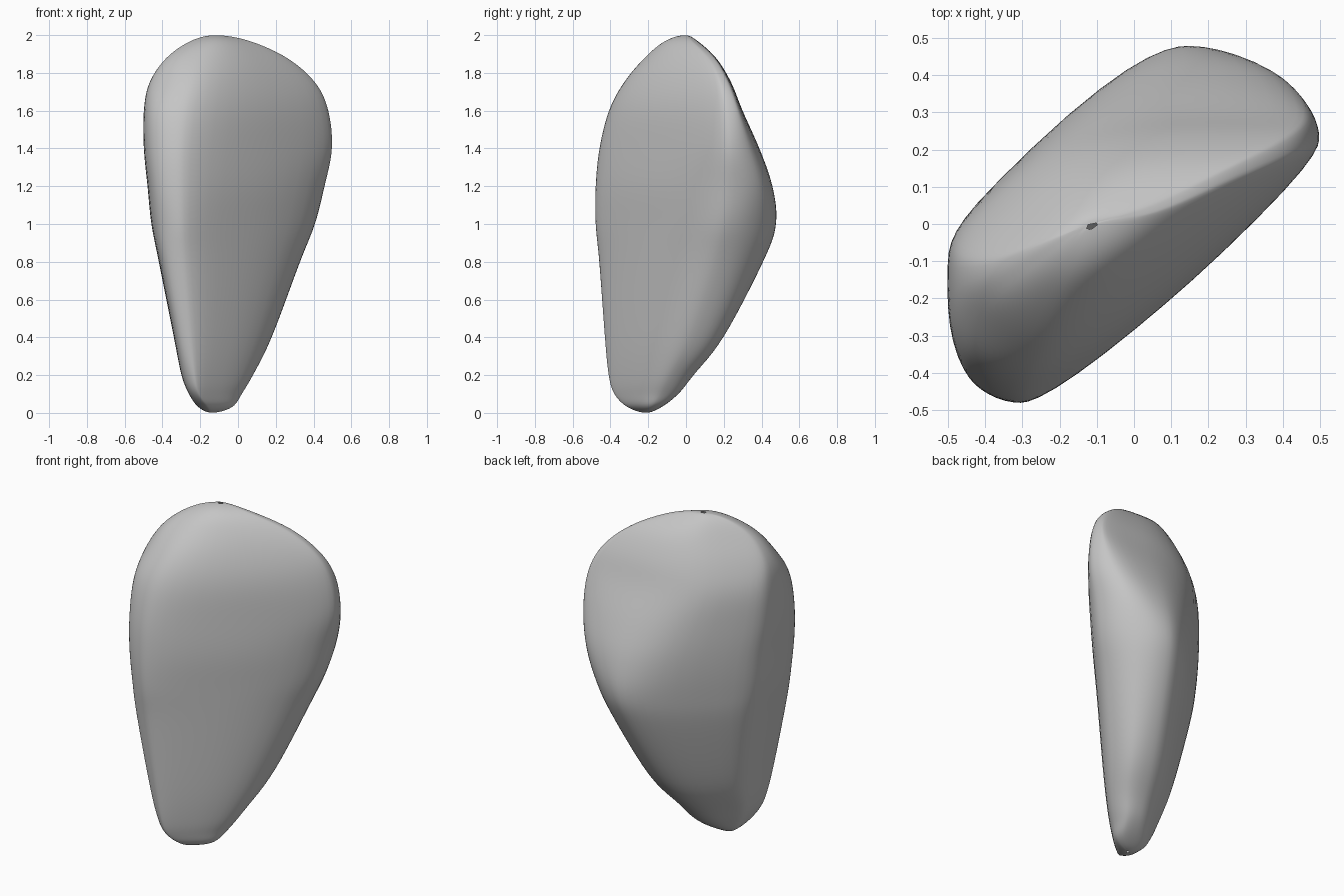
import bpy, bmesh
from mathutils import Vector

# Remove only the default cube
cube = bpy.data.objects.get("Cube")
if cube:
    bpy.data.objects.remove(cube, do_unlink=True)

# Contour sections in hundredths: height, then the extents along
# x, y, the diagonal x+y, the front plane and the back diagonal y-x
SECTIONS = [
    (0, -14, -14, -21, -21, -35, -35, -9, -7),
    (3, -21, -3, -31, -13, -48, -19, -18, 4),
    (10, -26, 2, -38, -4, -60, -6, -21, 10),
    (20, -30, 8, -41, 4, -66, 6, -23, 16),
    (40, -34, 18, -43, 20, -72, 30, -25, 28),
    (80, -42, 33, -46, 41, -81, 60, -27, 42),
    (100, -46, 41, -48, 48, -84, 72, -28, 46),
    (120, -48, 46, -48, 46, -86, 79, -29, 48),
    (140, -50, 50, -46, 39, -85, 79, -28, 48),
    (160, -50, 48, -41, 30, -80, 74, -26, 46),
    (175, -47, 41, -33, 24, -68, 62, -21, 39),
    (188, -38, 26, -22, 16, -53, 40, -13, 29),
    (197, -25, 6, -11, 6, -32, 10, -3, 20),
    (200, -12, -12, 0, 0, -12, -12, 10, 12),
]
SLOPE = 0.87       # run of the front plane, y over x
STEPS = 6          # rings between sections
ARC = 7            # points on each rounded corner
ROUND = 0.48       # share of an edge used by its corner rounding
CREASE = 0.22      # the same for the tighter back corner
BACK_CORNER = 6


def catmull(a, b, c, d, t):
    """Smooth interpolation from b to c."""
    return tuple(
        0.5 * (2 * q + (r - p) * t + (2 * p - 5 * q + 4 * r - s) * t * t
               + (3 * q - p - 3 * r + s) * t ** 3)
        for p, q, r, s in zip(a, b, c, d))


def beyond(end, inner):
    """Phantom section past a pole, so that the surface closes level."""
    return (inner[0],) + tuple(2 * e - i for e, i in zip(end[1:], inner[1:]))


def outline(section):
    """Octagon enclosed by the extents, with every corner rounded."""
    z, x0, x1, y0, y1, p0, p1, q0, q1 = (v / 100 for v in section)
    corners = [Vector(c) for c in (
        (p0 - y0, y0, z), ((y0 - q0) / SLOPE, y0, z),
        (x1, SLOPE * x1 + q0, z), (x1, p1 - x1, z),
        (p1 - y1, y1, z), (y1 - q1, y1, z), (x0, x0 + q1, z), (x0, p0 - x0, z))]
    points = []
    for i, corner in enumerate(corners):
        share = CREASE if i == BACK_CORNER else ROUND
        start = corner.lerp(corners[i - 1], share)
        end = corner.lerp(corners[(i + 1) % len(corners)], share)
        for k in range(ARC):
            t = k / (ARC - 1)
            points.append(start.lerp(corner, t).lerp(corner.lerp(end, t), t))
    return points


# Stack the interpolated outlines from the foot to the crown
padded = ([beyond(SECTIONS[0], SECTIONS[1])] + SECTIONS
          + [beyond(SECTIONS[-1], SECTIONS[-2])])
rings = []
for i in range(len(SECTIONS) - 1):
    for k in range(STEPS):
        rings.append(outline(catmull(*padded[i:i + 4], k / STEPS)))
rings.append(outline(SECTIONS[-1]))

# Skin the outlines into one closed surface
bm = bmesh.new()
loops = [[bm.verts.new(p) for p in ring] for ring in rings]
for low, high in zip(loops, loops[1:]):
    for j in range(len(low)):
        n = (j + 1) % len(low)
        bm.faces.new((low[j], low[n], high[n], high[j]))
bmesh.ops.remove_doubles(bm, verts=bm.verts, dist=0.0005)

# Soften the section joints
for _ in range(5):
    bmesh.ops.smooth_vert(bm, verts=bm.verts, factor=0.5,
                          use_axis_x=True, use_axis_y=True, use_axis_z=True)
bmesh.ops.recalc_face_normals(bm, faces=bm.faces)
mesh = bpy.data.meshes.new("stone")
bm.to_mesh(mesh)
bm.free()
stone = bpy.data.objects.new("stone", mesh)
bpy.context.collection.objects.link(stone)

# Plain grey stone
grey = bpy.data.materials.new("stone grey")
grey.use_nodes = True
colour = (0.56, 0.56, 0.56, 1)
grey.diffuse_color = colour
grey.node_tree.nodes["Principled BSDF"].inputs["Base Color"].default_value = colour
mesh.materials.append(grey)

# Smooth shading all over
for face in mesh.polygons:
    face.use_smooth = True
